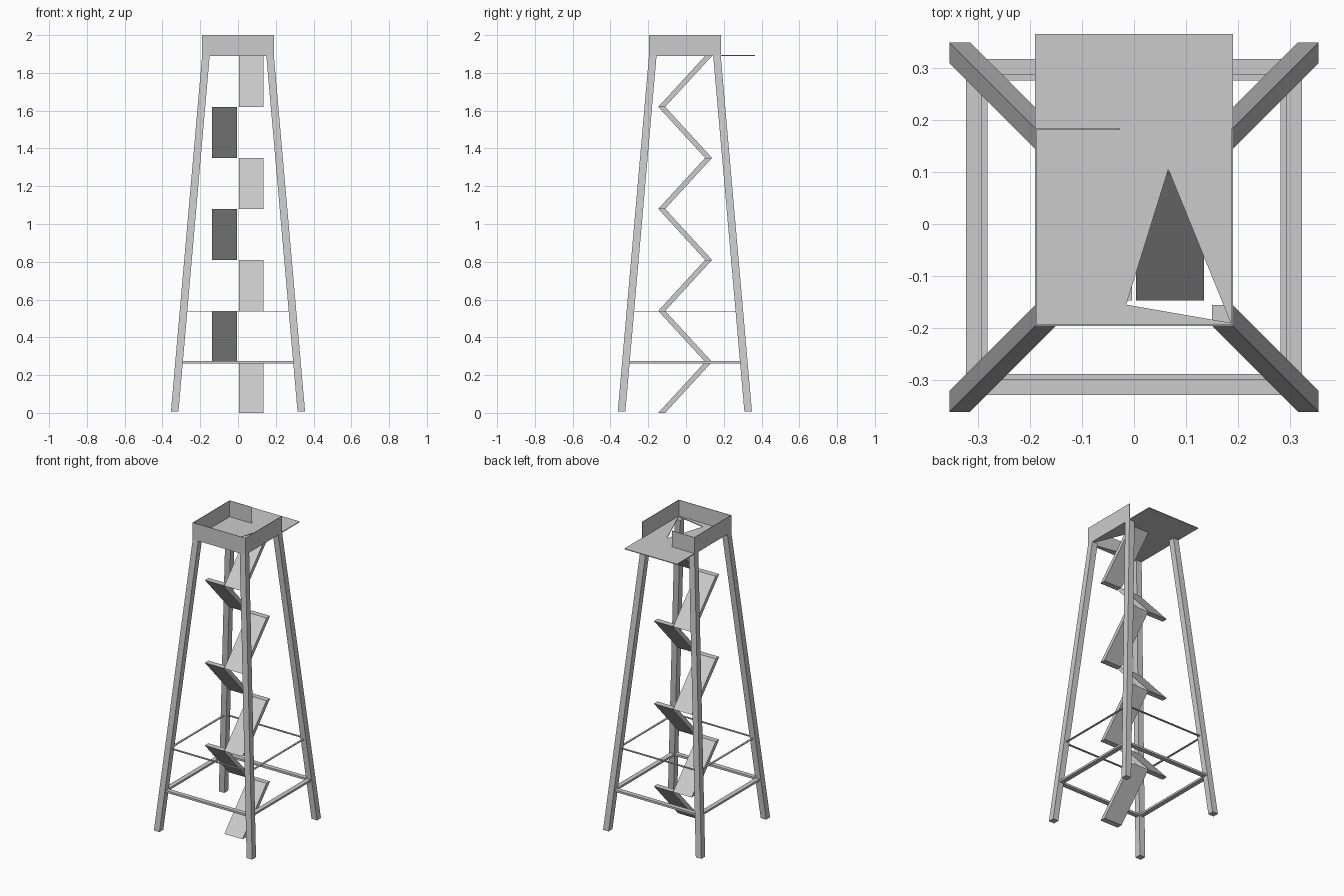
import bpy
import bmesh
from mathutils import Vector

cube = bpy.data.objects.get("Cube")
if cube:
    bpy.data.objects.remove(cube, do_unlink=True)

grey = bpy.data.materials.new("light grey")
grey.use_nodes = True
colour = (0.6, 0.6, 0.6, 1)
grey.diffuse_color = colour
grey.node_tree.nodes["Principled BSDF"].inputs["Base Color"].default_value = colour

YC = -0.006            # centre of the frame in y
DECK = 1.89            # height of the deck
HALF = 0.19            # half width of the lookout box
LEG = 0.04             # leg thickness


def finish(name, bm):
    bmesh.ops.recalc_face_normals(bm, faces=bm.faces)
    mesh = bpy.data.meshes.new(name)
    bm.to_mesh(mesh)
    bm.free()
    mesh.materials.append(grey)
    obj = bpy.data.objects.new(name, mesh)
    bpy.context.collection.objects.link(obj)
    return obj


def loft(name, start, end):
    """Closed solid between two matching outlines."""
    bm = bmesh.new()
    a = [bm.verts.new(p) for p in start]
    b = [bm.verts.new(p) for p in end]
    bm.faces.new(a[::-1])
    bm.faces.new(b)
    n = len(a)
    for i in range(n):
        j = (i + 1) % n
        bm.faces.new((a[i], a[j], b[j], b[i]))
    return finish(name, bm)


def rect(x0, x1, y0, y1, z):
    return [(x0, y0, z), (x1, y0, z), (x1, y1, z), (x0, y1, z)]


def box(name, x0, x1, y0, y1, z0, z1):
    return loft(name, rect(x0, x1, y0, y1, z0), rect(x0, x1, y0, y1, z1))


# Splayed legs
def leg_section(sx, sy, reach, z):
    inner = reach - LEG
    xs = sorted((sx * inner, sx * reach))
    ys = sorted((YC + sy * inner, YC + sy * reach))
    return rect(*xs, *ys, z)


for sx, side in ((1, "left"), (-1, "right")):
    for sy, end in ((-1, "front"), (1, "back")):
        loft(f"{end}_{side}_leg", leg_section(sx, sy, 0.355, 0.008),
             leg_section(sx, sy, HALF, DECK))

# Rings of thin braces between the legs
for label, z, inner, outer, height in (("lower", 0.267, 0.293, 0.323, 0.013),
                                       ("upper", 0.538, 0.282, 0.294, 0.005)):
    z0, z1 = z - height / 2, z + height / 2
    for s, side, end in ((1, "left", "back"), (-1, "right", "front")):
        lo, hi = sorted((s * inner, s * outer))
        box(f"{label}_{side}_brace", lo, hi, YC - inner, YC + inner, z0, z1)
        box(f"{label}_{end}_brace", -inner, inner, YC + lo, YC + hi, z0, z1)

# Zigzag stair flights, alternating sides
RISE = DECK / 7
NEAR, FAR, THICK = -0.147, 0.101, 0.037
for i in range(7):
    x0, x1 = (0.004, 0.135) if i % 2 == 0 else (-0.137, -0.004)
    ya, yb = (NEAR, FAR) if i % 2 == 0 else (FAR, NEAR)
    loft(f"stair_flight_{i + 1}", rect(x0, x1, ya, ya + THICK, i * RISE),
         rect(x0, x1, yb, yb + THICK, (i + 1) * RISE))

# Deck plate with a triangular stair opening
bm = bmesh.new()
outlines = (rect(-HALF, HALF, YC - HALF, 0.365, DECK),
            [(0.066, 0.105, DECK), (-0.015, -0.155, DECK), (0.186, -0.19, DECK)])
for outline in outlines:
    verts = [bm.verts.new(p) for p in outline]
    for i, v in enumerate(verts):
        bm.edges.new((v, verts[(i + 1) % len(verts)]))
bmesh.ops.triangle_fill(bm, use_beauty=True, edges=bm.edges[:], normal=Vector((0, 0, 1)))
flat = bm.faces[:]
raised = bmesh.ops.extrude_face_region(bm, geom=flat)["geom"]
bmesh.ops.translate(bm, vec=(0, 0, 0.005),
                    verts=[g for g in raised if isinstance(g, bmesh.types.BMVert)])
finish("deck", bm)

# Parapet walls, open at the back beside the overhang
T = 0.003
F, B = YC - HALF, YC + HALF
box("front_wall", -HALF, HALF, F, F + T, DECK, 2)
box("left_wall", HALF - T, HALF, F, B, DECK, 2)
box("right_wall", -HALF, T - HALF, F, B, DECK, 2)
box("back_wall", -HALF, -0.027, B - T, B, DECK, 2)
